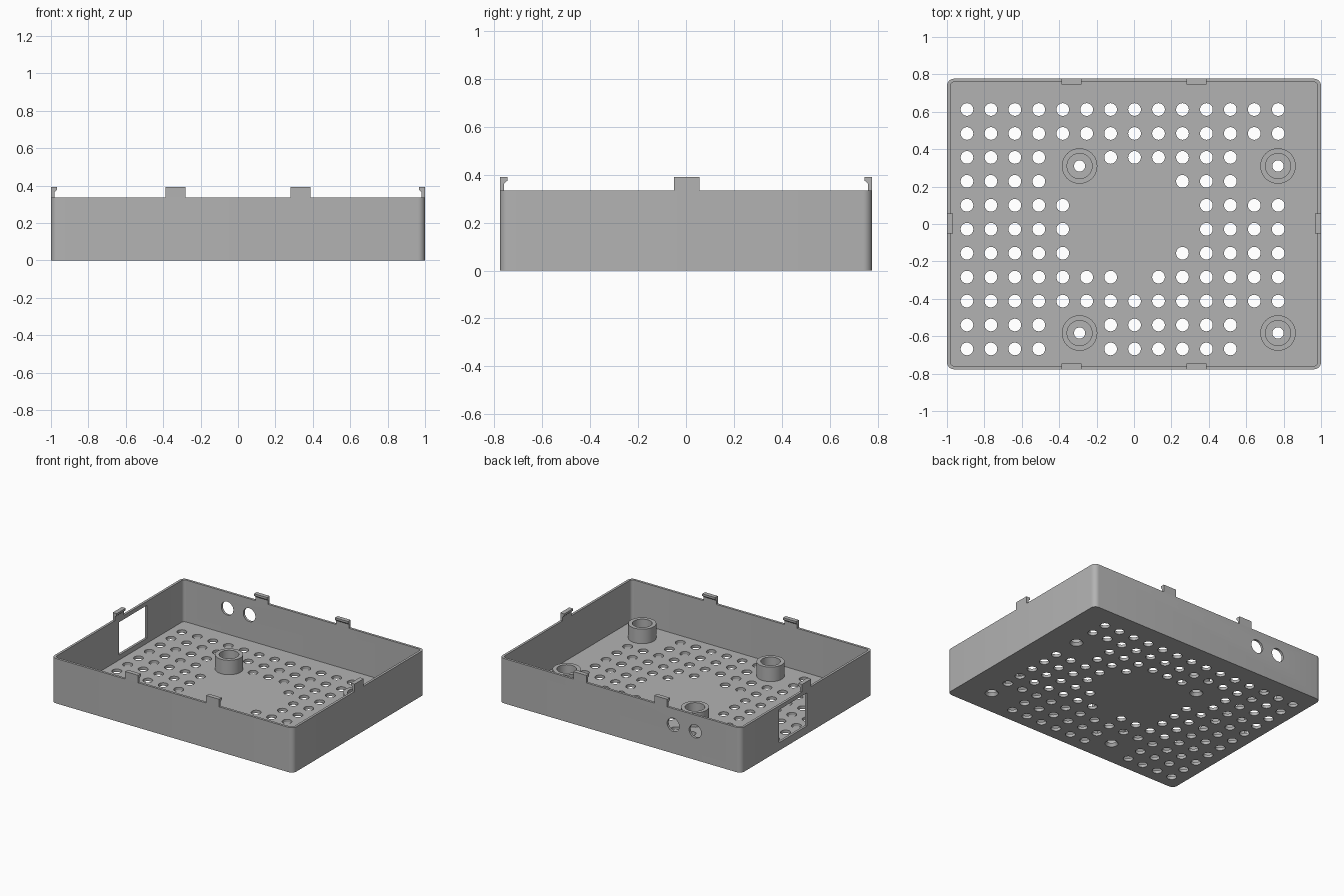
import bpy, bmesh, math
from mathutils import Matrix

if "Cube" in bpy.data.objects:
    bpy.data.objects.remove(bpy.data.objects["Cube"])

W, D, H = 1.0, 0.777, 0.335      # half width, half depth, wall height
WALL, FLOOR = 0.018, 0.022
LIP_Z, CLIP_Z = 0.376, 0.391

grey = bpy.data.materials.new("plastic grey")
grey.diffuse_color = (0.45, 0.45, 0.45, 1)
grey.use_nodes = True
grey.node_tree.nodes["Principled BSDF"].inputs["Base Color"].default_value = grey.diffuse_color


def finish(name, bm):
    bmesh.ops.recalc_face_normals(bm, faces=bm.faces)
    mesh = bpy.data.meshes.new(name)
    bm.to_mesh(mesh)
    bm.free()
    mesh.materials.append(grey)
    ob = bpy.data.objects.new(name, mesh)
    bpy.context.collection.objects.link(ob)
    return ob


def prism(bm, pts, matrix, depth):
    """Extrude a flat outline along the local z of a matrix."""
    face = bm.faces.new([bm.verts.new(matrix @ Matrix.Translation((x, y, 0)).translation)
                         for x, y in pts])
    ext = bmesh.ops.extrude_face_region(bm, geom=[face])["geom"]
    axis = matrix.to_3x3().col[2] * depth
    bmesh.ops.translate(bm, vec=axis, verts=[v for v in ext if isinstance(v, bmesh.types.BMVert)])


def rounded(hx, hy, r, n=6):
    pts = []
    for k, (sx, sy) in enumerate([(1, 1), (-1, 1), (-1, -1), (1, -1)]):
        for i in range(n + 1):
            a = math.pi / 2 * (k + i / n)
            pts.append((sx * (hx - r) + r * math.cos(a), sy * (hy - r) + r * math.sin(a)))
    return pts


def cone(bm, x, y, z0, z1, r0, r1, seg=24):
    bmesh.ops.create_cone(bm, cap_ends=True, segments=seg, radius1=r0, radius2=r1, depth=z1 - z0,
                          matrix=Matrix.Translation((x, y, (z0 + z1) / 2)))


# Tray: rounded block, hollowed out
bm = bmesh.new()
prism(bm, rounded(W, D, 0.038), Matrix(), H)
tray = finish("tray", bm)

bm = bmesh.new()
prism(bm, rounded(W - WALL, D - WALL, 0.022), Matrix.Translation((0, 0, FLOOR)), H)
cavity = finish("cavity_cutter", bm)

# Vent grid, rows from back to front
bm = bmesh.new()
rows = ["11111111111111", "11111111111111", "11110011111100", "11110000011100",
        "11111000001111", "11111000001111", "11111000011111", "11111110111111",
        "11111111111111", "11110011111100", "11110011111100"]
for j, row in enumerate(rows):
    for i, c in enumerate(row):
        if c == "1":
            cone(bm, -0.893 + 0.128 * i, 0.612 - 0.128 * j, -0.05, 0.06, 0.034, 0.034)

# Countersunk screw holes
posts = [(x, y) for x in (-0.291, 0.77) for y in (0.31, -0.583)]
for x, y in posts:
    slope = 0.015 / FLOOR
    cone(bm, x, y, -0.01, FLOOR + 0.01, 0.045 + 0.01 * slope, 0.03 - 0.01 * slope, 32)

# Round ports in the back wall
for x in (-0.62, -0.438):
    bmesh.ops.create_cone(bm, cap_ends=True, segments=32, radius1=0.05, radius2=0.05, depth=0.1,
                          matrix=Matrix.Translation((x, D, 0.214)) @ Matrix.Rotation(math.pi / 2, 4, 'X'))
# Rectangular opening in the left wall
bmesh.ops.create_cube(bm, size=1, matrix=Matrix.Translation((-W, 0.162, 0.182))
                      @ Matrix.Diagonal((0.1, 0.33, 0.246, 1)))
holes = finish("hole_cutter", bm)

bpy.context.view_layer.objects.active = tray
for cutter in (cavity, holes):
    mod = tray.modifiers.new("cut", 'BOOLEAN')
    mod.operation, mod.solver, mod.object = 'DIFFERENCE', 'EXACT', cutter
    bpy.ops.object.modifier_apply(modifier=mod.name)
    bpy.data.objects.remove(cutter)

smooth = [tray]

# Hollow standoffs around the screw holes
for n, (x, y) in enumerate(posts):
    bm = bmesh.new()
    profile = [(0.067, FLOOR), (0.095, FLOOR), (0.095, FLOOR + 0.108), (0.067, FLOOR + 0.108)]
    seg = 40
    rings = [[bm.verts.new((x + r * math.cos(2 * math.pi * i / seg),
                            y + r * math.sin(2 * math.pi * i / seg), z)) for r, z in profile]
             for i in range(seg)]
    for i in range(seg):
        a, b = rings[i], rings[(i + 1) % seg]
        for k in range(4):
            bm.faces.new((a[k], b[k], b[(k + 1) % 4], a[(k + 1) % 4]))
    smooth.append(finish(f"standoff_{n + 1}", bm))

# Hooked snap clips on the rim: the local x axis points inwards
hook = [(0, H), (WALL, H), (WALL, LIP_Z - 0.012), (0.032, LIP_Z), (0.032, CLIP_Z), (0, CLIP_Z)]
upright = Matrix.Rotation(math.pi / 2, 4, 'X')
spots = [(x, s * D, -s * math.pi / 2) for x in (-0.335, 0.334) for s in (1, -1)]
spots += [(-W, 0.003, 0), (W, 0.003, math.pi)]
for n, (x, y, angle) in enumerate(spots):
    bm = bmesh.new()
    prism(bm, hook, Matrix.Translation((x, y, 0)) @ Matrix.Rotation(angle, 4, 'Z')
          @ upright @ Matrix.Translation((0, 0, -0.0535)), 0.107)
    finish(f"clip_{n + 1}", bm)

# Smooth the round walls, keep the edges sharp
bpy.ops.object.select_all(action='DESELECT')
for ob in smooth:
    ob.select_set(True)
bpy.ops.object.shade_smooth_by_angle(angle=math.radians(30))
